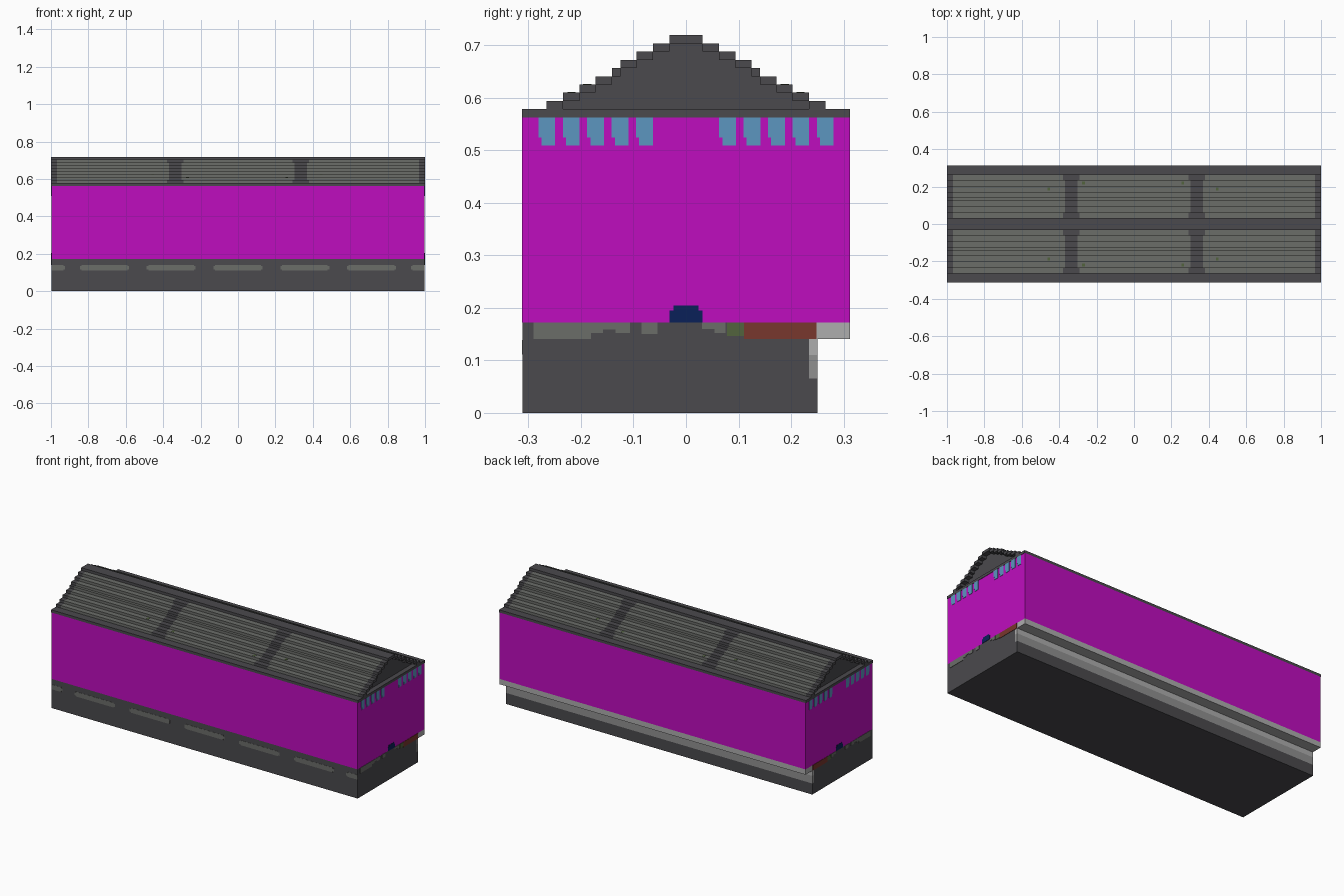
import bpy, bmesh

if "Cube" in bpy.data.objects:
    bpy.data.objects.remove(bpy.data.objects["Cube"])

U = 1 / 64          # block size
E = 0.998           # end faces of the solid body, plates reach x = 1


def mat(name, rgb):
    m = bpy.data.materials.new(name)
    m.use_nodes = True
    c = (*rgb, 1)
    m.diffuse_color = c
    b = m.node_tree.nodes["Principled BSDF"]
    b.inputs["Base Color"].default_value = c
    b.inputs["Roughness"].default_value = 0.9
    return m


MAGENTA = mat("magenta wall", (0.52, 0.004, 0.52))
DARK = mat("dark slate", (0.069, 0.067, 0.074))
GREY = mat("stone grey", (0.147, 0.153, 0.141))
LIGHT = mat("light stone", (0.42, 0.42, 0.42))
MID = mat("pale stone", (0.28, 0.28, 0.28))
BROWN = mat("red brown", (0.188, 0.038, 0.026))
GREEN = mat("moss green", (0.084, 0.127, 0.048))
BLUE = mat("window blue", (0.107, 0.305, 0.527))
NAVY = mat("navy", (0.003, 0.014, 0.098))


def boxes(name, material, items):
    """One object from boxes given as (x0, x1, y0, y1, z0, z1)."""
    bm = bmesh.new()
    for x0, x1, y0, y1, z0, z1 in items:
        g = bmesh.ops.create_cube(bm, size=1)
        for v in g["verts"]:
            v.co = ((x0 + x1) / 2 + v.co.x * (x1 - x0),
                    (y0 + y1) / 2 + v.co.y * (y1 - y0),
                    (z0 + z1) / 2 + v.co.z * (z1 - z0))
    me = bpy.data.meshes.new(name)
    bm.to_mesh(me)
    bm.free()
    me.materials.append(material)
    ob = bpy.data.objects.new(name, me)
    bpy.context.collection.objects.link(ob)
    return ob


def end_plates(name, material, rects):
    """Thin plates (y0, y1, z0, z1) on both end walls."""
    items = []
    for y0, y1, z0, z1 in rects:
        items += [(E - 0.004, 1, y0, y1, z0, z1),
                  (-1, 0.004 - E, y0, y1, z0, z1)]
    boxes(name, material, items)


Y = 20 * U
BASE, SILL, WALL = 9 * U, 11 * U, 36 * U

# Base, with an overhanging slab along the back
boxes("base", DARK, [(-E, E, -Y + 0.001, 0.234, 0, SILL),
                     (-E, E, 0.234, 0.25, 0, 0.065)])
boxes("back_lower_course", MID, [(-E, E, 0.234, 0.25, 0.065, 0.11)])
boxes("back_upper_course", LIGHT, [(-E, E, 0.234, 0.25, 0.11, BASE)])
boxes("back_slab", LIGHT, [(-E, E, 0.234, Y, BASE, SILL)])

# Main wall block
boxes("main_walls", MAGENTA, [(-E, E, -Y, Y, SILL, WALL)])

# Dashes along the front of the base, with stepped ends
dashes = []
for i in range(-3, 4):
    for half, zh in ((0.131, 0.009), (0.122, 0.014)):
        c = i * 0.357
        if abs(i) == 3:
            a = 1.055 - half
            x0, x1 = (a, E) if i > 0 else (-E, -a)
        else:
            x0, x1 = c - half, c + half
        dashes.append((x0, x1, -Y, -Y + 0.004, 0.125 - zh, 0.125 + zh))
boxes("front_dashes", GREY, dashes)

# Coloured course on the ends of the base
end_plates("end_stone_course", GREY, [
    (-0.29, -0.181, BASE, SILL), (-0.181, -0.158, 0.152, SILL),
    (-0.158, -0.134, 0.159, SILL), (-0.134, -0.107, 0.152, SILL),
    (-0.085, -0.054, 0.15, SILL), (0.03, 0.054, 0.16, SILL),
    (0.054, 0.075, 0.152, SILL)])
end_plates("end_moss_patch", GREEN, [(0.078, 0.11, 0.146, SILL)])
end_plates("end_brown_course", BROWN, [(0.11, 0.248, BASE, SILL)])

# Arched door top on each end
end_plates("end_door", NAVY, [(-0.031, 0.031, SILL, 0.195),
                              (-0.024, 0.024, 0.195, 0.204)])

# Rows of windows under the eaves of each end
panes = []
for side in (-1, 1):
    for k in range(5):
        c = side * (0.265 - k * 0.0465)
        panes += [(c - 0.016, c + 0.016, 0.524, WALL),
                  (c - 0.010, c + 0.016, 0.509, 0.524)]
end_plates("end_windows", BLUE, panes)

# Stepped roof: half widths of the layers in blocks, from eave to ridge
steps = [20, 17, 15, 13, 11, 9, 8, 6, 4, 2]
R = 1 - 2 * U       # gables are set back behind the stepped rims
panels, ribs, rims = [], [], []
for k, n in enumerate(steps):
    h, z0, z1 = n * U, (36 + k) * U, (37 + k) * U
    if k == 0:
        boxes("eave_slab", DARK, [(-1, 1, -h, h, z0, z1)])
        continue
    if k == 9:
        boxes("ridge_cap", DARK, [(-1, 1, -h, h, z0, z1)])
        continue
    # Ribs flare slightly at the top and bottom of each panel
    w = 0.044 if k in (1, 8) else 0.033
    ribs += [(s * 0.335 - w, s * 0.335 + w, -h, h, z0, z1) for s in (-1, 1)]
    panels += [(-R, -0.335 - w, -h, h, z0, z1),
               (-0.335 + w, 0.335 - w, -h, h, z0, z1),
               (0.335 + w, R, -h, h, z0, z1)]
    inner = steps[k + 1] * U
    for x0, x1 in ((-1, -R), (R, 1)):
        rims += [(x0, x1, inner, h, z0, z1), (x0, x1, -h, -inner, z0, z1)]
boxes("roof_panels", GREY, panels)
boxes("roof_ribs", DARK, ribs)
boxes("gable_rims", DARK, rims)

# Dark gable faces inside the rims
boxes("gables", DARK, [
    (s * R - 0.002, s * R + 0.002, -n * U, n * U, (36 + k) * U, (37 + k) * U)
    for s in (-1, 1) for k, n in enumerate(steps) if 0 < k < 9])

# Moss specks on the roof
specks = []
for sy in (-1, 1):
    for x, y, z in ((-0.455, 0.188, 40), (-0.27, 0.218, 39),
                    (0.26, 0.218, 39), (0.445, 0.188, 40)):
        specks.append((x - 0.007, x + 0.007, sy * y - 0.008, sy * y + 0.008,
                       z * U - 0.002, z * U + 0.001))
boxes("roof_moss", GREEN, specks)
